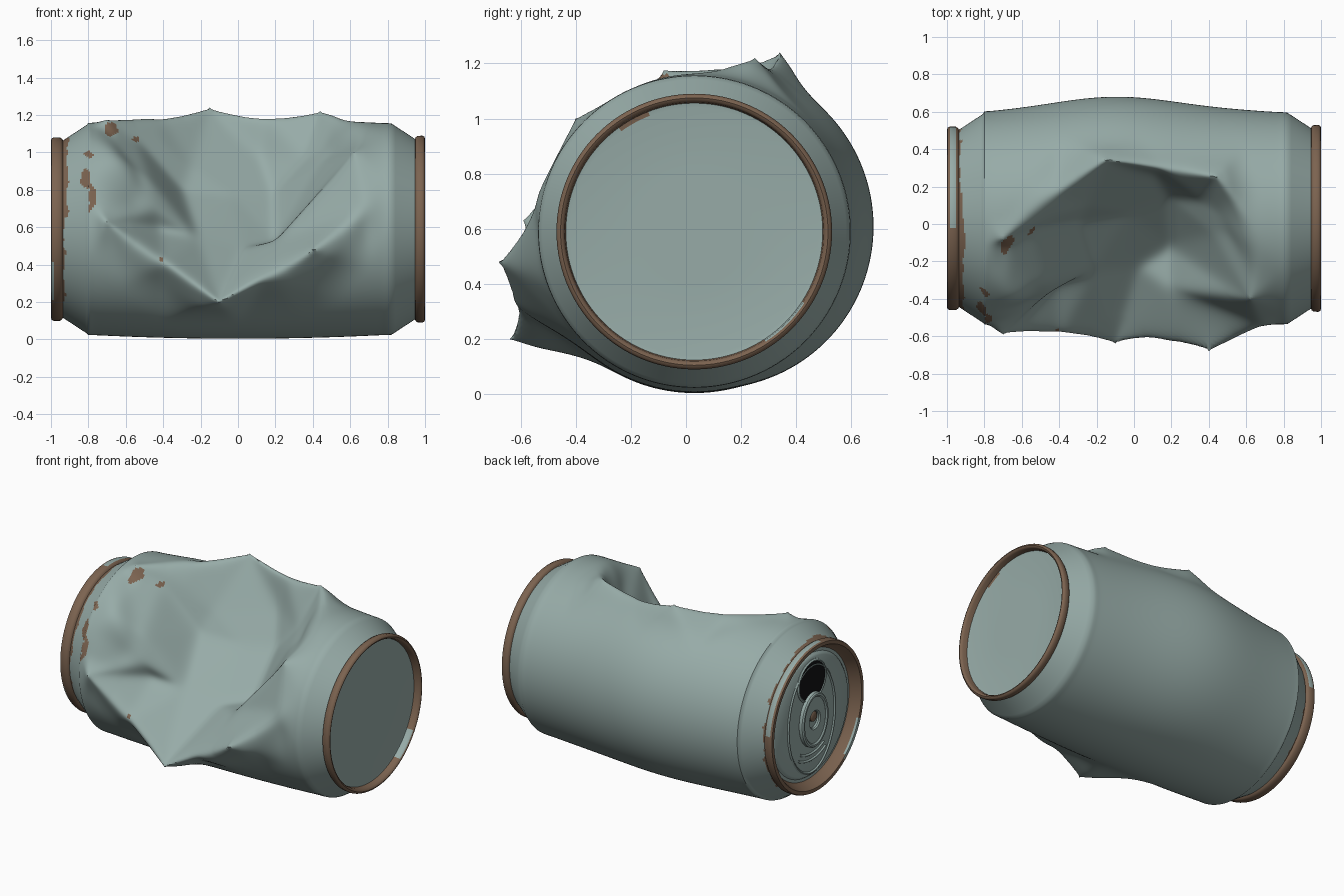
import bpy, bmesh, math
from mathutils import Vector
from mathutils.bvhtree import BVHTree
from mathutils.geometry import delaunay_2d_cdt, barycentric_transform

if "Cube" in bpy.data.objects:
    bpy.data.objects.remove(bpy.data.objects["Cube"])

CY, CZ = 0.03, 0.59      # can axis
SEG = 240


def material(name, rgb):
    m = bpy.data.materials.new(name)
    m.use_nodes = True
    m.diffuse_color = (*rgb, 1)
    m.node_tree.nodes["Principled BSDF"].inputs["Base Color"].default_value = (*rgb, 1)
    return m


PAINT = material("grey green paint", (0.31, 0.41, 0.39))
RUST = material("brown rust", (0.20, 0.125, 0.08))
DARK = material("dark inside", (0.006, 0.006, 0.007))


def ring(x, ry, rz=None, cz=0.0, n=120):
    """Closed ellipse around the can axis, at a station along x."""
    rz = ry if rz is None else rz
    return [Vector((x, CY + ry * math.cos(t), CZ + cz + rz * math.sin(t)))
            for t in (math.tau * i / n for i in range(n))]


def bearing(c):
    return math.degrees(math.atan2(c.z - CZ, c.y - CY)) % 360


def skin(name, rings, mats, rule=None, angle=40, edit=None):
    """Join a row of rings with quads."""
    bm = bmesh.new()
    rows = [[bm.verts.new(p) for p in r] for r in rings]
    n = len(rows[0])
    for k, (a, b) in enumerate(zip(rows, rows[1:])):
        for i in range(n):
            j = (i + 1) % n
            f = bm.faces.new((a[i], a[j], b[j], b[i]))
            f.material_index = rule(k, f.calc_center_median()) if rule else 0
    if edit:
        edit(bm, rows)
    me = bpy.data.meshes.new(name)
    bm.to_mesh(me)
    bm.free()
    for m in mats:
        me.materials.append(m)
    ob = bpy.data.objects.new(name, me)
    bpy.context.collection.objects.link(ob)
    bpy.ops.object.select_all(action='DESELECT')
    ob.select_set(True)
    bpy.context.view_layer.objects.active = ob
    bpy.ops.object.shade_smooth_by_angle(angle=math.radians(angle))


# --- Dented wall: crease points as x, y, z and their unrolled angle ---
DENT = {
    "A": (-.70, -.08, 1.175, 101), "Z": (-.65, -.12, 1.09, 109),
    "J": (-.54, -.03, 1.06, 105), "P": (-.42, .15, 1.195, 80),
    "U": (-.42, .06, 1.08, 91), "B": (-.15, .34, 1.24, 65),
    "R": (.15, .29, 1.205, 69), "C": (.44, .25, 1.22, 71),
    "L": (.36, .13, .97, 93), "E": (.19, .14, .78, 110),
    "X": (.43, -.06, .92, 122), "D": (.62, -.40, 1.0, 136),
    "K": (.20, -.36, .53, 183), "G": (-.10, -.64, .20, 211),
    "H": (.40, -.68, .48, 189), "I": (.68, -.55, .71, 168),
    "F": (-.70, -.59, .63, 176), "Q": (-.42, -.30, .58, 172),
    "s": (-.44, -.37, .70, 157), "N": (-.22, -.25, .55, 163),
    "S": (-.47, -.31, .86, 137), "T": (-.30, .01, .79, 128),
    "V": (-.25, .10, .93, 98), "W": (.12, .26, .98, 86),
    "O": (-.03, .06, .77, 122), "M": (.03, -.23, .49, 162),
    "Y": (.20, -.12, .52, 152), "f": (-.40, -.60, .42, 193),
    "h": (.15, -.655, .34, 200),
}
CREASES = "AZ ZS SN AP PB BR RC CL LE EX XD DK KG KH FQ QN Fs sN HI ID".split()
PEAKS = "ABCDFGH"


def sound_wall(x, deg):
    """Undamaged wall, swollen a little at the back."""
    t = math.radians(deg)
    swell = .068 * max(0, math.cos(t - .3)) * math.exp(-((x + .1) / .45) ** 2)
    r = .565 + .022 * (1 - (x / .82) ** 2) + swell
    return Vector((x, CY + r * math.cos(t), CZ + r * math.sin(t)))


# Control net in the unrolled plane
flat, target, damaged = [], [], []
for x, y, z, deg in DENT.values():
    flat.append(Vector((x, deg / 100)))
    target.append(Vector((x, y, z)))
    damaged.append(1.0)
sound = [(s, d) for s in (-.8, .8) for d in range(0, 361, 15)]
sound += [(s / 10, d) for s in range(-6, 7, 2) for d in range(0, 361, 15)
          if d < 50 or d > 235]
sound += [(-.6, 75), (-.69, 137), (-.62, 212), (.66, 72), (.68, 100), (.7, 200), (.55, 222)]
for x, d in sound:
    flat.append(Vector((x, d / 100)))
    target.append(sound_wall(x, d))
    damaged.append(0.0)

names = list(DENT)
edges = [(names.index(a), names.index(b)) for a, b in CREASES]
pts, _, tris, origin, _, _ = delaunay_2d_cdt(flat, edges, [], 0, 1e-5)
pts = [p.to_3d() for p in pts]
src = [o[0] if o else 0 for o in origin]
net = BVHTree.FromPolygons(pts, tris)


def wall_point(x, deg):
    loc, _, index, _ = net.find_nearest(Vector((x, deg / 100, 0)))
    corner = [pts[i] for i in tris[index]]
    ids = [src[i] for i in tris[index]]
    bent = barycentric_transform(loc, *corner, *[target[i] for i in ids])
    mix = barycentric_transform(loc, *corner, *[Vector((damaged[i], 0, 0)) for i in ids]).x
    return sound_wall(x, deg).lerp(bent, min(1, mix * 1.5))


COLS = 161
stations = [-.8 + 1.6 * i / (COLS - 1) for i in range(COLS)]
left_neck = [ring(-.945 + .145 * i / 16, .468 + .095 * i / 16, n=SEG) for i in range(16)]
right_neck = [ring(.82 + .13 * i / 6, .565 - .085 * i / 6, n=SEG) for i in range(7)]
wall = [[wall_point(x, 360 * i / SEG) for i in range(SEG)] for x in stations]


def relax(bm, rows):
    """Soften the creases, less and less towards the sharp peaks."""
    tips = []
    for key in PEAKS:
        x, y, z, deg = DENT[key]
        col = round((x + .8) / 1.6 * (COLS - 1)) + len(left_neck)
        tips.append(rows[col][round(deg / 360 * SEG)])
        tips[-1].co = Vector((x, y, z))
    spots = [t.co.copy() for t in tips]
    reach = [(v, min((v.co - s).length for s in spots)) for v in bm.verts if abs(v.co.x) < .79]
    for step in range(24):
        bmesh.ops.smooth_vert(bm, verts=[v for v, d in reach if d > step * .008], factor=.5,
                              use_axis_x=True, use_axis_y=True, use_axis_z=True)


# Rust spots as x, z, half width, half height on the front and top
SPOTS = [(-.68, 1.125, .035, .04), (-.54, 1.07, .02, .015), (-.8, .99, .025, .018),
         (-.81, .86, .026, .05), (-.785, .76, .018, .08), (-.41, .43, .01, .008)]


def rust_rule(k, c):
    wobble = .006 * math.sin(c.z * 31) + .004 * math.sin(c.z * 83 + 1)
    if c.x < -.93 + wobble + (.018 if c.z > .65 and c.y < CY else 0):
        return 1
    return int(c.y < 0 and any(((c.x - x + wobble) / w) ** 2 + ((c.z - z) / h) ** 2 < 1
                               for x, z, w, h in SPOTS))


skin("dented_wall", left_neck + wall + right_neck, [PAINT, RUST], rust_rule, 50, relax)

# --- Bottom end: rusty rim around a sunken flat disc ---
bottom = [(.945, .478), (.95, .492), (.96, .498), (.985, .5), (.996, .494), (1, .485),
          (.996, .476), (.985, .47), (.955, .466), (.952, .45), (.952, .2), (.952, .0005)]


def bottom_rule(k, c):
    a = bearing(c)
    if k == 8:
        return int(not 112 < a < 126)      # rust creeping onto the disc
    return int(k > 8 or (k in (6, 7) and 303 < a < 328))


skin("bottom_end", [ring(*p) for p in bottom], [RUST, PAINT], bottom_rule)

# --- Lid end: sunken panel with groove, and a rusty rim ---
lid = [(-.95, .0005), (-.95, .2), (-.95, .385), (-.942, .395), (-.93, .405), (-.93, .425),
       (-.945, .437), (-.985, .455), (-.997, .462), (-1, .472), (-.997, .485), (-.985, .49),
       (-.952, .49), (-.94, .482), (-.935, .472)]


def lid_rule(k, c):
    a = bearing(c)
    bare = (k == 11 and 5 < a < 95) or (7 <= k <= 10 and 200 < a < 228 + 3 * (k % 3))
    return int(k >= 5 and not bare)


skin("lid_end", [ring(*p) for p in lid], [PAINT, RUST], lid_rule)

# --- Drinking hole ---
hole = [(-.956, .0005, .0005, .235), (-.956, .135, .125, .235), (-.949, .135, .125, .235)]
skin("drinking_hole", [ring(*p) for p in hole], [DARK])


def band(name, cz, outer, inner, base, front):
    """Oval flat band with softened edges, standing out from the lid."""
    e = .008
    rows = [(base, *inner), (front + e, *inner), (front, inner[0] + e, inner[1] + e),
            (front, outer[0] - e, outer[1] - e), (front + e, *outer), (base, *outer)]
    skin(name, [ring(*p, cz) for p in rows], [PAINT])


band("hole_lip", .235, (.152, .14), (.132, .122), -.948, -.961)
band("panel_ridge", -.02, (.255, .365), (.235, .345), -.948, -.958)
band("pull_tab", -.02, (.132, .175), (.05, .055), -.955, -.976)
band("tab_edge", -.02, (.138, .18), (.11, .152), -.955, -.985)
rivet = [(-.972, .0005), (-.972, .025), (-.966, .033), (-.949, .033)]
skin("tab_rivet", [ring(*p) for p in rivet], [RUST])

# --- Pressed crescents below the tab ---
for i, radius in enumerate((.25, .29)):
    cu = bpy.data.curves.new("pressed_crescent", 'CURVE')
    cu.dimensions = '3D'
    cu.bevel_depth = .008
    sp = cu.splines.new('POLY')
    sp.points.add(16)
    for k, p in enumerate(sp.points):
        t = math.radians(240 + 60 * k / 16)
        p.co = (-.95, CY + radius * math.cos(t), CZ + radius * math.sin(t), 1)
    cu.materials.append(PAINT)
    bpy.context.collection.objects.link(bpy.data.objects.new(f"pressed_crescent_{i + 1}", cu))
